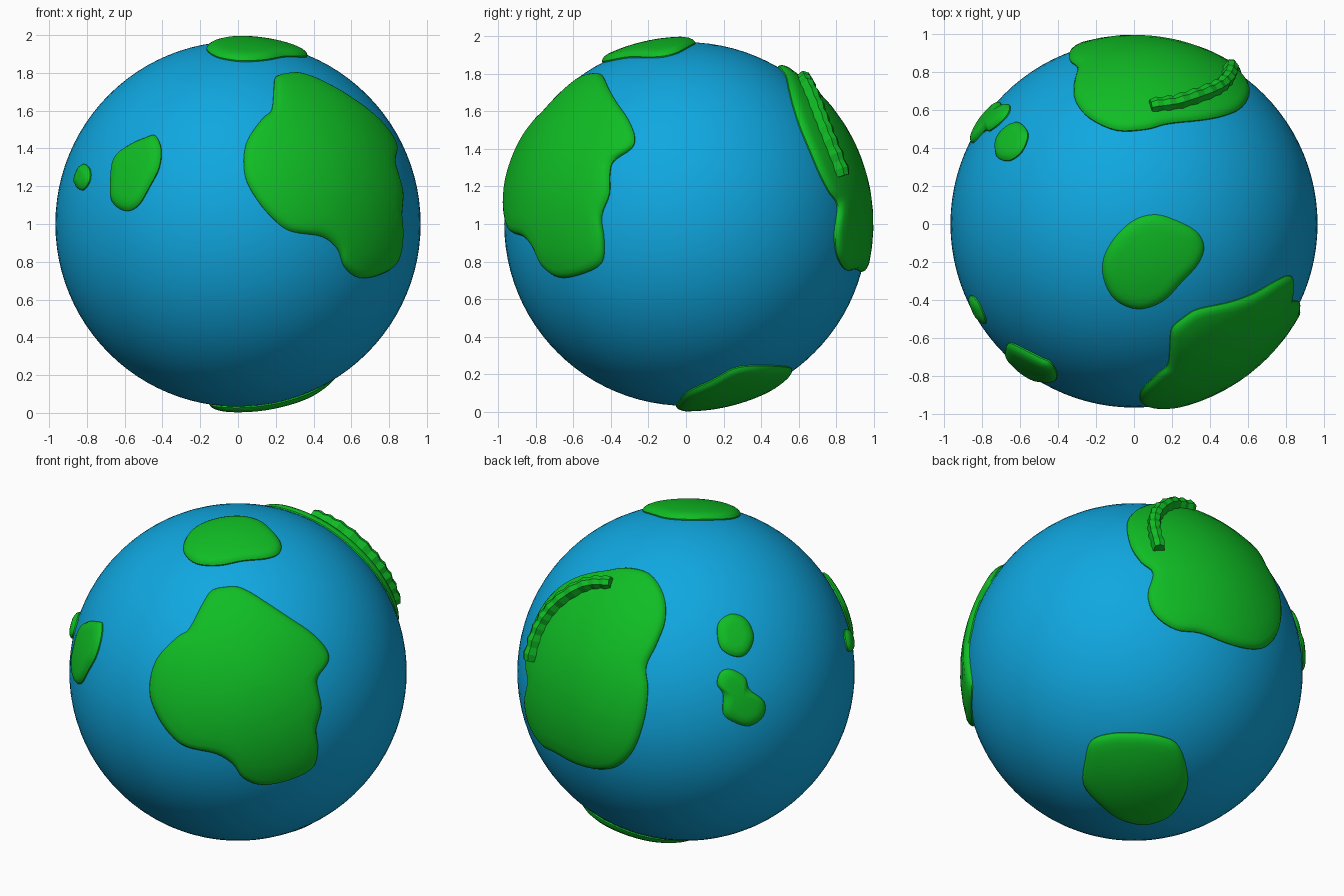
import bpy, bmesh, math
from mathutils import Vector

if "Cube" in bpy.data.objects:
    bpy.data.objects.remove(bpy.data.objects["Cube"])

SEA_R, LAND_R = 0.967, 0.997
CENTRE = Vector((0, 0, 1))


def material(name, rgb):
    m = bpy.data.materials.new(name)
    m.diffuse_color = (*rgb, 1)
    m.use_nodes = True
    m.node_tree.nodes["Principled BSDF"].inputs["Base Color"].default_value = m.diffuse_color
    return m


blue = material("ocean blue", (0.005, 0.39, 0.75))
green = material("land green", (0.005, 0.51, 0.018))

# Viewing directions (azimuth, elevation) in which outlines are drawn
FRONT, TOP = (-90, 0), (-90, 90)
FRONT_RIGHT, BACK_LEFT, BACK_RIGHT = (-55, 25), (125, 25), (50, -30)


def on_globe(view, pts, r=0.978):
    """Project flat outline points onto the globe, as unit directions."""
    a, e = map(math.radians, view)
    d = Vector((math.cos(a), math.sin(a), 0))
    right = Vector((-math.sin(a), math.cos(a), 0))
    up = -math.sin(e) * d + Vector((0, 0, math.cos(e)))
    out = math.cos(e) * d + Vector((0, 0, math.sin(e)))
    return [(u * right + v * up + math.sqrt(max(0, r * r - u * u - v * v)) * out).normalized()
            for u, v in pts]


def spline(p0, p1, p2, p3, t):
    return 0.5 * (2 * p1 + (p2 - p0) * t + (2 * p0 - 5 * p1 + 4 * p2 - p3) * t * t
                  + (3 * p1 - p0 - 3 * p2 + p3) * t ** 3)


def finish(name, bm, mat, angle):
    bmesh.ops.recalc_face_normals(bm, faces=bm.faces)
    me = bpy.data.meshes.new(name)
    bm.to_mesh(me)
    bm.free()
    me.materials.append(mat)
    ob = bpy.data.objects.new(name, me)
    bpy.context.collection.objects.link(ob)
    if angle:
        bpy.ops.object.select_all(action='DESELECT')
        ob.select_set(True)
        bpy.context.view_layer.objects.active = ob
        bpy.ops.object.shade_smooth_by_angle(angle=math.radians(angle))
    return ob


def land(name, dirs, steps=4):
    """Raised plate on the globe with a rounded rim, built as shrinking rings."""
    n = len(dirs)
    edge = [spline(dirs[i - 1], dirs[i], dirs[(i + 1) % n], dirs[(i + 2) % n], s / steps).normalized()
            for i in range(n) for s in range(steps)]
    mid = sum(edge, Vector()).normalized()
    # (inset distance, further shrink, radius)
    rings = [(0, 1, 0.94), (0, 1, 0.974), (0.012, 1, 0.986), (0.03, 1, 0.993), (0.055, 1, LAND_R)]
    rings += [(0.055, k, LAND_R) for k in (0.85, 0.7, 0.55, 0.4, 0.25, 0.12)]
    bm = bmesh.new()
    loops = []
    for inset, k, r in rings:
        loop = []
        for p in edge:
            f = max(0.4, 1 - inset / p.angle(mid)) * k
            loop.append(bm.verts.new(CENTRE + (p * f + mid * (1 - f)).normalized() * r))
        loops.append(loop)
    m = len(edge)
    for a, b in zip(loops, loops[1:]):
        for i in range(m):
            j = (i + 1) % m
            bm.faces.new((a[i], a[j], b[j], b[i]))
    tip = bm.verts.new(CENTRE + mid * LAND_R)
    for i in range(m):
        bm.faces.new((loops[-1][i], loops[-1][(i + 1) % m], tip))
    bm.faces.new(loops[0][::-1])
    return finish(name, bm, green, 35)


# Ocean sphere
bm = bmesh.new()
bmesh.ops.create_uvsphere(bm, u_segments=96, v_segments=48, radius=SEA_R)
bmesh.ops.translate(bm, verts=bm.verts, vec=CENTRE)
finish("ocean", bm, blue, 30)

# Large front continent
land("front_continent", on_globe(FRONT_RIGHT, [
    (-.07, .49), (-.15, .47), (-.20, .40), (-.28, .25), (-.35, .20), (-.47, .07), (-.51, -.10),
    (-.47, -.24), (-.39, -.36), (-.30, -.43), (-.13, -.47), (-.03, -.53), (.03, -.61), (.14, -.65),
    (.30, -.62), (.43, -.55), (.46, -.44), (.45, -.33), (.48, -.21), (.46, -.10), (.46, -.03),
    (.52, .06), (.51, .13), (.43, .22), (.30, .31), (.18, .39), (.07, .46), (0, .49)]))

# Large back continent, outlined from three sides
land("back_continent",
     on_globe(BACK_LEFT, [(-.50, -.56), (-.39, -.54), (-.30, -.445), (-.24, -.27), (-.22, -.10),
                          (-.23, .03), (-.17, .16), (-.12, .30), (-.13, .445), (-.21, .565), (-.34, .60)])
     + on_globe(TOP, [(.17, .53), (.35, .55), (.48, .575)])
     + on_globe(BACK_RIGHT, [(-.04, .85), (-.02, .73), (.04, .635), (.11, .57), (.08, .445),
                             (.12, .33), (.24, .245), (.38, .225), (.525, .17)]))

# Polar lands
land("north_land", on_globe(TOP, [
    (.11, .05), (.22, .02), (.33, -.04), (.37, -.12), (.34, -.21), (.25, -.31), (.15, -.41),
    (.02, -.45), (-.10, -.40), (-.16, -.29), (-.16, -.18), (-.10, -.07), (0, .02)]))
land("south_land", on_globe(BACK_RIGHT, [
    (-.28, -.50), (-.25, -.40), (-.16, -.36), (-.02, -.35), (.15, -.37), (.26, -.43), (.31, -.61),
    (.28, -.73), (.20, -.83), (.07, -.875), (-.07, -.85), (-.19, -.77), (-.29, -.65)]))

# Islands
land("front_island", on_globe(FRONT, [
    (-.49, .46), (-.44, .47), (-.41, .40), (-.42, .30), (-.47, .20), (-.53, .10), (-.60, .07),
    (-.67, .12), (-.68, .22), (-.66, .35), (-.58, .42)]))
land("small_front_island", on_globe(FRONT, [
    (-.82, .32), (-.79, .29), (-.79, .23), (-.83, .18), (-.87, .22), (-.85, .29)]))
land("upper_back_island", on_globe(BACK_LEFT, [
    (.27, .335), (.35, .30), (.39, .20), (.35, .105), (.28, .09), (.20, .14), (.18, .24), (.20, .30)]))
land("lower_back_island", on_globe(BACK_LEFT, [
    (.26, .015), (.34, -.03), (.365, -.10), (.45, -.17), (.445, -.255), (.365, -.31), (.28, -.29),
    (.215, -.24), (.215, -.13), (.18, -.07), (.20, 0)]))

# Jagged mountain ridge along the back continent
path = on_globe(TOP, [(.09, .64), (.25, .66), (.42, .72), (.50, .78), (.52, .85)], 1.03)
ext = [2 * path[0] - path[1]] + path + [2 * path[-1] - path[-2]]
line = [spline(*ext[i:i + 4], s / 5).normalized() for i in range(4) for s in range(5)] + [path[-1]]
bm = bmesh.new()
sections = []
for i, p in enumerate(line):
    along = line[min(i + 1, len(line) - 1)] - line[max(i - 1, 0)]
    side = along.cross(p).normalized()
    top = 1.034 + 0.014 * min(1, i / 6) + (0.008 if i % 2 else 0)
    w = 0.043 if i % 2 else 0.036
    sections.append([bm.verts.new(CENTRE + p * r + side * s) for s, r in
                     ((-w, 0.97), (-w * 0.75, top - 0.012), (0, top), (w * 0.75, top - 0.012), (w, 0.97))])
for a, b in zip(sections, sections[1:]):
    for k in range(5):
        bm.faces.new((a[k], a[(k + 1) % 5], b[(k + 1) % 5], b[k]))
bm.faces.new(sections[0])
bm.faces.new(sections[-1][::-1])
finish("mountain_ridge", bm, green, 0)
